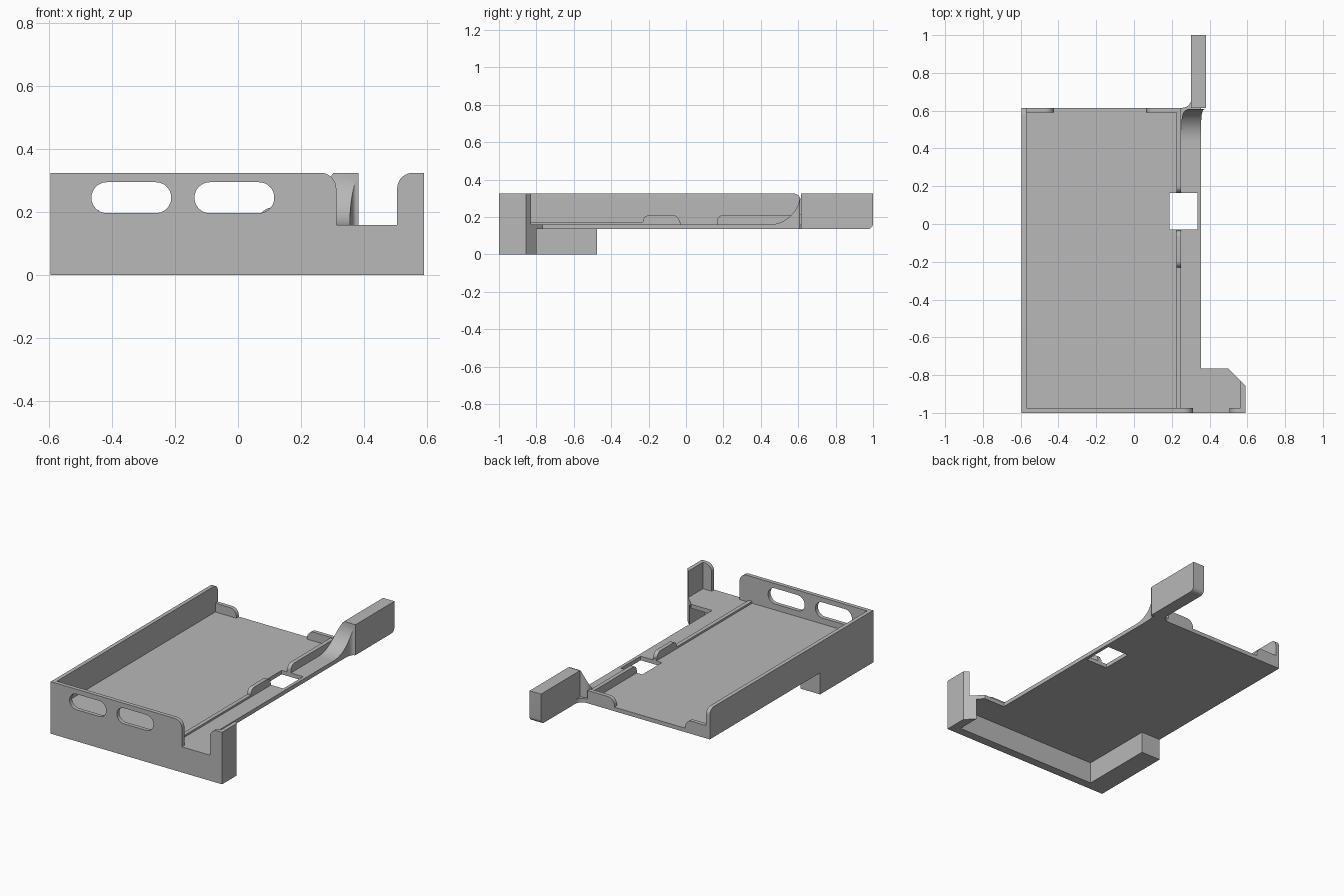
import bpy, bmesh, math
from mathutils import Vector

cube = bpy.data.objects.get("Cube")
if cube:
    bpy.data.objects.remove(cube, do_unlink=True)

GREY = (0.48, 0.48, 0.48, 1)
mat = bpy.data.materials.new("plain grey")
mat.use_nodes = True
mat.diffuse_color = GREY
mat.node_tree.nodes["Principled BSDF"].inputs["Base Color"].default_value = GREY

# Main heights and edges
LEFT, RIGHT, FRONT, BACK = -0.595, 0.59, -1.0, 0.615
UNDER, DECK, TOP = 0.135, 0.16, 0.325
WALL = 0.025
DECK_RIGHT = 0.355


def finish(name, bm):
    bmesh.ops.recalc_face_normals(bm, faces=bm.faces)
    mesh = bpy.data.meshes.new(name)
    bm.to_mesh(mesh)
    bm.free()
    mesh.materials.append(mat)
    obj = bpy.data.objects.new(name, mesh)
    bpy.context.collection.objects.link(obj)
    return obj


def rounded(points, steps=8):
    """Round each (u, v, radius) corner of an outline."""
    out = []
    for i, p in enumerate(points):
        c = Vector(p[:2])
        r = p[2] if len(p) > 2 else 0
        if not r:
            out.append(c)
            continue
        a = (Vector(points[i - 1][:2]) - c).normalized()
        b = (Vector(points[(i + 1) % len(points)][:2]) - c).normalized()
        centre = c + (a + b) * r
        for k in range(steps + 1):
            t = math.pi / 2 * k / steps
            out.append(centre - b * r * math.cos(t) - a * r * math.sin(t))
    return out


def prism(name, axis, lo, hi, points):
    """Extrude an outline along an axis."""
    place = {"x": lambda u, v, w: (w, u, v),
             "y": lambda u, v, w: (u, w, v),
             "z": lambda u, v, w: (u, v, w)}[axis]
    bm = bmesh.new()
    outline = rounded(points)
    ends = [[bm.verts.new(place(p.x, p.y, w)) for p in outline] for w in (lo, hi)]
    n = len(outline)
    for ring in ends:
        bm.faces.new(ring)
    for i in range(n):
        j = (i + 1) % n
        bm.faces.new((ends[0][i], ends[0][j], ends[1][j], ends[1][i]))
    return finish(name, bm)


def rect(u0, u1, v0, v1, r=0):
    return [(u0, v0, r), (u1, v0, r), (u1, v1, r), (u0, v1, r)]


def tab(u0, u1, v0, v1, r0, r1):
    """Rectangle with its two top corners rounded."""
    return [(u0, v0), (u1, v0), (u1, v1, r1), (u0, v1, r0)]


def cut(obj, cutter):
    mod = obj.modifiers.new("cut", "BOOLEAN")
    mod.operation, mod.solver, mod.object = "DIFFERENCE", "EXACT", cutter
    bpy.context.view_layer.objects.active = obj
    bpy.ops.object.modifier_apply(modifier=mod.name)
    bpy.data.objects.remove(cutter, do_unlink=True)


# Deck with the chamfered tab at the front left
deck = prism("deck", "z", UNDER, DECK, [
    (LEFT, FRONT), (RIGHT, FRONT), (RIGHT, -0.855), (0.5, -0.765),
    (DECK_RIGHT, -0.765), (DECK_RIGHT, BACK), (LEFT, BACK)])

# Front panel with the notch and two slots
panel = prism("front_panel", "y", FRONT, FRONT + WALL, [
    (LEFT, 0), (RIGHT, 0), (RIGHT, TOP), (0.505, TOP, 0.05), (0.505, DECK),
    (0.312, DECK), (0.312, TOP, 0.05), (LEFT, TOP)])
for x0, x1 in ((-0.465, -0.212), (-0.138, 0.115)):
    cut(panel, prism("slot_cutter", "y", -1.1, -0.9, rect(x0, x1, 0.197, 0.295, 0.0485)))

# Skirt and foot under the deck
prism("front_skirt", "y", FRONT, -0.945, rect(LEFT, RIGHT, 0, UNDER))
prism("left_skirt", "z", 0, UNDER, [
    (RIGHT, FRONT), (RIGHT, -0.855), (0.535, -0.8), (0.535, FRONT)])
prism("right_foot", "z", 0, UNDER, rect(LEFT, -0.46, FRONT, -0.475))

# Corner post and side wall
prism("corner_post", "z", UNDER, TOP, [
    (RIGHT, FRONT), (RIGHT, -0.855), (RIGHT - WALL, -0.83), (RIGHT - WALL, FRONT)])
prism("side_wall", "x", LEFT, LEFT + WALL, tab(FRONT, BACK, UNDER, TOP, 0, 0.04))

# Back lips
prism("back_lip_right", "y", BACK - WALL, BACK, tab(LEFT, -0.425, UNDER, 0.215, 0, 0.045))
prism("back_lip_left", "y", BACK - WALL, BACK, tab(0.065, 0.25, UNDER, 0.215, 0.045, 0))

# Ridge along the left edge of the tray
prism("low_ridge", "x", 0.225, 0.25, rect(FRONT + WALL, -0.03, DECK - 0.01, 0.172))
prism("front_ridge", "x", 0.225, 0.25, tab(-0.23, -0.035, DECK - 0.01, 0.21, 0.035, 0.035))
prism("back_ridge", "x", 0.225, 0.25, tab(0.165, BACK, DECK - 0.01, 0.21, 0.035, 0))

# Square opening through the deck
cut(deck, prism("opening_cutter", "z", 0, 0.3, rect(0.187, 0.335, -0.03, 0.165)))
cut(bpy.data.objects["low_ridge"],
    prism("ridge_cutter", "z", 0, 0.3, rect(0.187, 0.335, -0.03, 0.165)))

# Arm reaching past the back
arm = prism("arm", "x", 0.303, 0.382, [
    (0.615, UNDER), (1.0, UNDER, 0.03), (1.0, TOP), (0.615, TOP)])

# Curved ramp that sweeps from the deck up into the arm
bm = bmesh.new()
rings = []
rise = TOP - DECK
for k in range(15):
    t = math.pi / 2 * k / 14
    y = 0.445 + rise * math.sin(t)
    z = TOP - rise * math.cos(t)
    e = (k / 14) ** 4
    x0, x1 = 0.25 + 0.053 * e, DECK_RIGHT + 0.027 * e
    rings.append([bm.verts.new(c) for c in
                  ((x0, y, UNDER), (x1, y, UNDER), (x1, y, z), (x0, y, z))])
bm.faces.new(rings[0])
bm.faces.new(rings[-1])
for a, b in zip(rings, rings[1:]):
    for i in range(4):
        j = (i + 1) % 4
        bm.faces.new((a[i], a[j], b[j], b[i]))
finish("arm_ramp", bm)


def fillet(name, x, side, r):
    """Concave upright fillet between the deck's back edge and the arm."""
    pts = [(x, BACK - 0.01), (x - side * r, BACK - 0.01)]
    for k in range(9):
        t = math.pi / 2 * k / 8
        pts.append((x - side * r * (1 - math.sin(t)), BACK + r * (1 - math.cos(t))))
    prism(name, "z", UNDER, DECK, pts)


fillet("arm_fillet", 0.304, 1, 0.05)

# Smooth the curved surfaces and keep the edges crisp
bpy.ops.object.select_all(action="DESELECT")
for obj in bpy.context.collection.objects:
    if obj.type == "MESH" and mat.name in obj.data.materials:
        obj.select_set(True)
        bpy.context.view_layer.objects.active = obj
bpy.ops.object.shade_smooth_by_angle(angle=math.radians(30))
